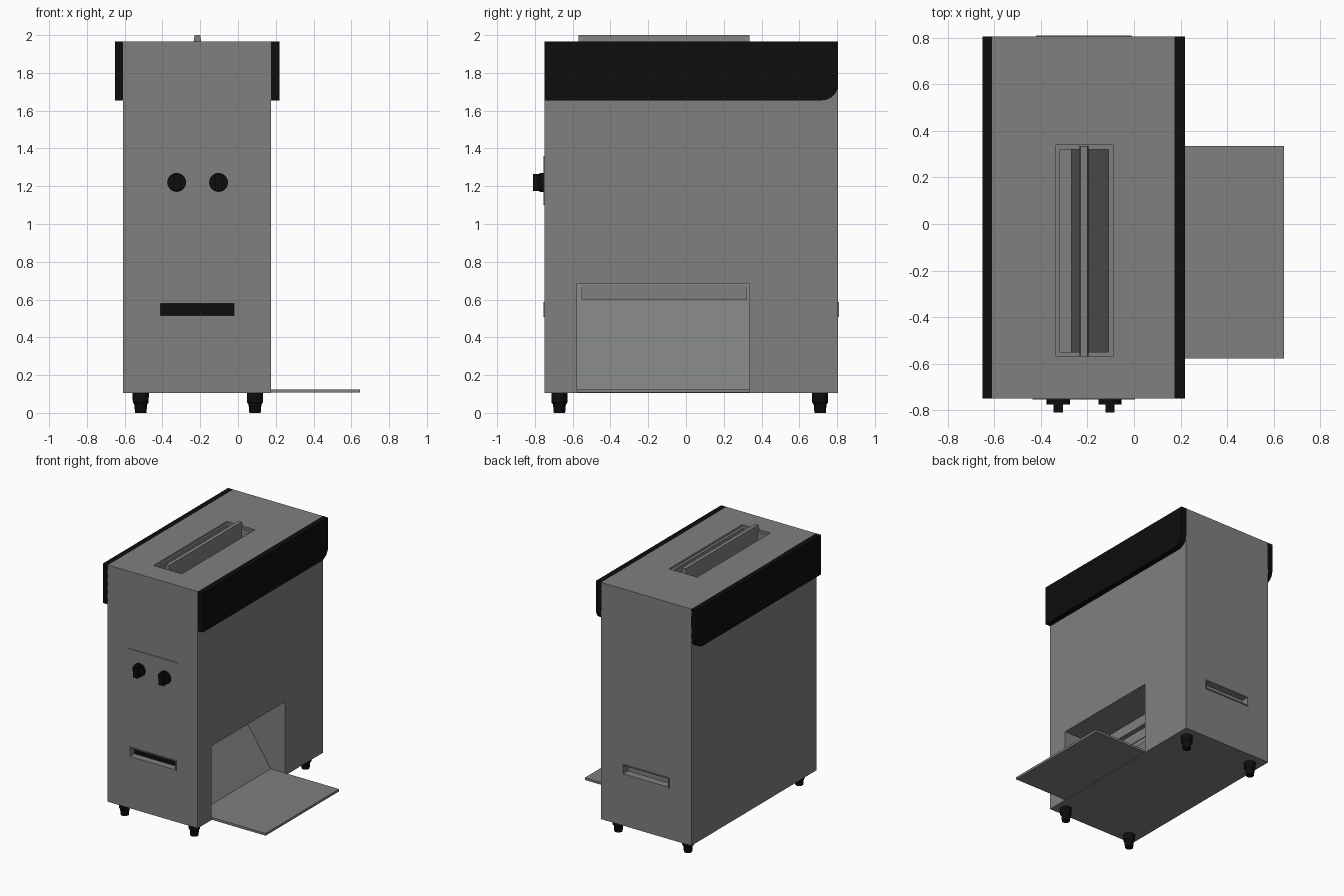
import bpy, bmesh, math

if "Cube" in bpy.data.objects:
    bpy.data.objects.remove(bpy.data.objects["Cube"])


def material(name, c):
    m = bpy.data.materials.new(name)
    m.diffuse_color = (*c, 1)
    m.use_nodes = True
    m.node_tree.nodes["Principled BSDF"].inputs["Base Color"].default_value = m.diffuse_color
    return m


GREY = material("brushed grey", (0.21, 0.215, 0.21))
BLACK = material("black plastic", (0.004, 0.004, 0.004))


def finish(bm, name, mat):
    bmesh.ops.recalc_face_normals(bm, faces=bm.faces)
    me = bpy.data.meshes.new(name)
    bm.to_mesh(me)
    bm.free()
    me.materials.append(mat)
    ob = bpy.data.objects.new(name, me)
    bpy.context.collection.objects.link(ob)
    return ob


def prism(name, pts, a, b, axis, mat):
    """Extrude a 2D outline from a to b along axis (x: pts are y,z; y: pts are x,z)."""
    place = {"x": lambda p, t: (t, p[0], p[1]),
             "y": lambda p, t: (p[0], t, p[1])}[axis]
    bm = bmesh.new()
    lo = [bm.verts.new(place(p, a)) for p in pts]
    hi = [bm.verts.new(place(p, b)) for p in pts]
    bm.faces.new(lo)
    bm.faces.new(hi[::-1])
    n = len(pts)
    for i in range(n):
        j = (i + 1) % n
        bm.faces.new((lo[i], hi[i], hi[j], lo[j]))
    return finish(bm, name, mat)


def box(name, x, y, z, mat=GREY):
    return prism(name, [(x[0], z[0]), (x[1], z[0]), (x[1], z[1]), (x[0], z[1])],
                 y[0], y[1], "y", mat)


def lathe(name, rings, sides, mat):
    """Closed turned solid along z from (radius, height) rings."""
    bm = bmesh.new()
    loops = [[bm.verts.new((r * math.cos(2 * math.pi * i / sides),
                            r * math.sin(2 * math.pi * i / sides), h))
              for i in range(sides)] for r, h in rings]
    for lo, hi in zip(loops, loops[1:]):
        for i in range(sides):
            j = (i + 1) % sides
            bm.faces.new((lo[i], lo[j], hi[j], hi[i]))
    bm.faces.new(loops[0])
    bm.faces.new(loops[-1])
    return finish(bm, name, mat)


def smooth(ob):
    bpy.ops.object.select_all(action="DESELECT")
    ob.select_set(True)
    bpy.context.view_layer.objects.active = ob
    bpy.ops.object.shade_smooth_by_angle(angle=math.radians(35))


def cut(ob, cutter):
    bpy.context.view_layer.objects.active = ob
    mod = ob.modifiers.new("cut", "BOOLEAN")
    mod.operation, mod.solver, mod.object = "DIFFERENCE", "EXACT", cutter
    bpy.ops.object.modifier_apply(modifier=mod.name)


# Housing with its top recess, bread slots and exit chamber with a ramp
body = box("housing", (-0.61, 0.175), (-0.75, 0.805), (0.105, 1.965))
cutters = [
    box("top_recess_cutter", (-0.335, -0.09), (-0.57, 0.34), (1.95, 2.1)),
    prism("chamber_cutter", [(0.3, 0.125), (0.05, 0.125), (-0.325, 0.685), (0.3, 0.685)],
          -0.578, 0.335, "y", GREY),
]
for x0, x1 in ((-0.32, -0.235), (-0.195, -0.11)):
    cutters.append(box("slot_cutter", (x0, x1), (-0.55, 0.32), (0.6, 2.1)))

# Raised lips around the front and back hand grips
grips = []
for label, y0, y1 in (("front", -0.755, -0.75), ("back", 0.805, 0.81)):
    lip = box(label + "_grip_lip", (-0.42, -0.01), (y0, y1), (0.507, 0.588))
    mid = -0.75 if label == "front" else 0.805
    grip = box("grip_cutter", (-0.41, -0.02), (mid - 0.055, mid + 0.055), (0.515, 0.58))
    cut(lip, grip)
    cutters.append(grip)

for c in cutters:
    cut(body, c)
for c in cutters:
    bpy.data.objects.remove(c)

box("front_grip_back", (-0.41, -0.02), (-0.70, -0.694), (0.515, 0.58), BLACK)

# Tapered divider between the bread slots
prism("slot_divider", [(-0.235, 1.93), (-0.195, 1.93), (-0.195, 1.965), (-0.2, 2.0),
                       (-0.23, 2.0), (-0.235, 1.965)], -0.57, 0.335, "y", GREY)

# Exit tray
box("exit_tray", (0.17, 0.645), (-0.578, 0.335), (0.107, 0.125))

# Black side bands with a rounded lower back corner
r = 0.085
band = [(-0.75, 1.965), (-0.75, 1.655)]
for i in range(9):
    a = -math.pi / 2 + math.pi / 2 * i / 8
    band.append((0.805 - r + r * math.cos(a), 1.655 + r + r * math.sin(a)))
band.append((0.805, 1.965))
for label, a, b in (("left", -0.65, -0.605), ("right", 0.173, 0.22)):
    smooth(prism(label + "_band", band, a, b, "x", BLACK))

# Control panel and knobs
box("control_panel", (-0.435, 0.005), (-0.755, -0.745), (1.10, 1.36))
for label, x in (("left", -0.325), ("right", -0.103)):
    disc = lathe(label + "_knob_disc", [(0.05, 0.0), (0.05, 0.02)], 24, BLACK)
    disc.rotation_euler = (math.pi / 2, 0, 0)
    disc.location = (x, -0.755, 1.22)
    smooth(disc)
    box(label + "_knob_grip", (x - 0.02, x + 0.02), (-0.81, -0.77), (1.175, 1.265), BLACK)

# Four tapered feet
for x in (-0.515, 0.09):
    for y in (-0.67, 0.71):
        foot = lathe("foot", [(0.03, 0), (0.034, 0.045), (0.042, 0.055), (0.043, 0.106)], 16, BLACK)
        foot.location = (x, y, 0)
        smooth(foot)
